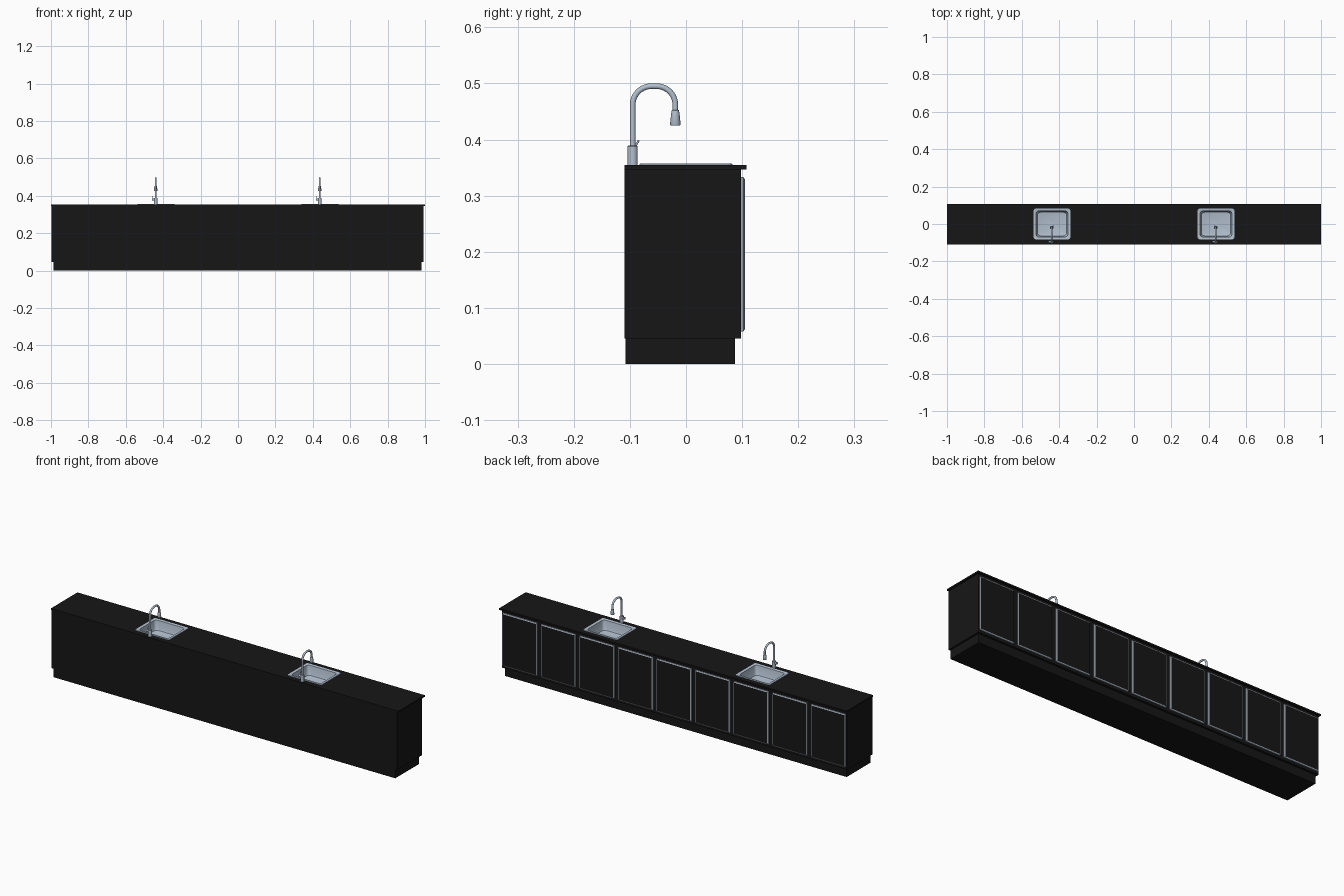
import bpy, bmesh, math
from mathutils import Vector

if "Cube" in bpy.data.objects:
    bpy.data.objects.remove(bpy.data.objects["Cube"])


def material(name, rgb):
    m = bpy.data.materials.new(name)
    m.diffuse_color = (*rgb, 1)
    m.use_nodes = True
    m.node_tree.nodes["Principled BSDF"].inputs["Base Color"].default_value = m.diffuse_color
    return m


BLACK = material("black_laminate", (0.008, 0.008, 0.008))
STEEL = material("steel", (0.45, 0.53, 0.63))
EDGE = material("door_edge_grey", (0.33, 0.39, 0.46))


def finish(name, bm, *mats):
    bmesh.ops.recalc_face_normals(bm, faces=bm.faces)
    me = bpy.data.meshes.new(name)
    bm.to_mesh(me)
    bm.free()
    ob = bpy.data.objects.new(name, me)
    bpy.context.collection.objects.link(ob)
    for m in mats:
        me.materials.append(m)
    return ob


def smooth(ob, angle=35):
    bpy.ops.object.select_all(action='DESELECT')
    ob.select_set(True)
    bpy.context.view_layer.objects.active = ob
    bpy.ops.object.shade_smooth_by_angle(angle=math.radians(angle))


def loft(rings, close_ends=(True, True)):
    bm = bmesh.new()
    vs = [[bm.verts.new(p) for p in r] for r in rings]
    n = len(vs[0])
    for a, b in zip(vs, vs[1:]):
        for i in range(n):
            bm.faces.new((a[i], a[(i + 1) % n], b[(i + 1) % n], b[i]))
    if close_ends[0]:
        bm.faces.new(vs[0])
    if close_ends[1]:
        bm.faces.new(vs[-1])
    return bm


def box(name, lo, hi, mat):
    rings = [[(lo[0], lo[1], z), (hi[0], lo[1], z), (hi[0], hi[1], z), (lo[0], hi[1], z)]
             for z in (lo[2], hi[2])]
    return finish(name, loft(rings), mat)


def rounded_rect(cx, cy, hx, hy, r, z, seg=6):
    pts = []
    for k, (sx, sy) in enumerate(((1, 1), (-1, 1), (-1, -1), (1, -1))):
        for i in range(seg + 1):
            a = math.pi / 2 * (k + i / seg)
            pts.append((cx + sx * (hx - r) + r * math.cos(a),
                        cy + sy * (hy - r) + r * math.sin(a), z))
    return pts


def lathe(name, centre, profile, seg=24):
    cx, cy = centre
    rings = [[(cx + r * math.cos(2 * math.pi * i / seg), cy + r * math.sin(2 * math.pi * i / seg), z)
              for i in range(seg)] for r, z in profile]
    ob = finish(name, loft(rings), STEEL)
    smooth(ob)
    return ob


def tube(name, pts, radius):
    cu = bpy.data.curves.new(name, 'CURVE')
    cu.dimensions = '3D'
    cu.bevel_depth = radius
    cu.bevel_resolution = 4
    cu.use_fill_caps = True
    sp = cu.splines.new('POLY')
    sp.points.add(len(pts) - 1)
    for p, co in zip(sp.points, pts):
        p.co = (*co, 1)
    sp.use_smooth = True
    cu.materials.append(STEEL)
    ob = bpy.data.objects.new(name, cu)
    bpy.context.collection.objects.link(ob)


# Cabinet, plinth and worktop
plinth = box("plinth", (-0.986, -0.108, 0), (0.981, 0.087, 0.045), BLACK)
cabinet = box("cabinet_body", (-0.996, -0.11, 0.045), (0.991, 0.098, 0.347), BLACK)
worktop = box("worktop", (-1, -0.11, 0.347), (1, 0.108, 0.355), BLACK)

# Doors: black fronts with chamfered grey edges
for i in range(9):
    cx = -0.0025 + (i - 4) * 0.222
    rings = []
    for y, inset in ((0.098, 0), (0.1025, 0), (0.1055, 0.005)):
        x, lo, hi = 0.1 - inset, 0.058 + inset, 0.333 - inset
        rings.append([(cx - x, y, lo), (cx + x, y, lo), (cx + x, y, hi), (cx - x, y, hi)])
    bm = loft(rings)
    for f in bm.faces:
        if f.calc_center_median().y < 0.105:
            f.material_index = 1
    finish(f"door_{i + 1}", bm, BLACK, EDGE)

for side, cx in (("left", -0.4385), ("right", 0.4385)):
    # Opening for the basin
    cut = finish(f"{side}_sink_cutter", loft([rounded_rect(cx, 0, 0.092, 0.079, 0.016, z)
                                              for z in (0.28, 0.4)]))
    cut.hide_render = True
    cut.hide_viewport = True
    for ob in (cabinet, worktop):
        mod = ob.modifiers.new(f"{side}_opening", 'BOOLEAN')
        mod.object = cut
        mod.operation = 'DIFFERENCE'
        mod.solver = 'EXACT'

    # Sink: raised rim, sloping walls, flat floor
    profile = ((0.099, 0.083, 0.010, 0.355), (0.099, 0.083, 0.010, 0.3562),
               (0.098, 0.082, 0.009, 0.357), (0.087, 0.072, 0.016, 0.357),
               (0.085, 0.070, 0.016, 0.3555), (0.080, 0.065, 0.018, 0.312),
               (0.078, 0.063, 0.018, 0.307), (0.073, 0.058, 0.016, 0.305))
    sink = finish(f"{side}_sink", loft([rounded_rect(cx, 0, *p) for p in profile], (False, True)), STEEL)
    smooth(sink)
    lathe(f"{side}_drain", (cx, -0.005),
          ((0.012, 0.304), (0.012, 0.3062), (0.009, 0.3062), (0.008, 0.3052)))

    # Tap: base, gooseneck, spray head and side lever
    fx, fy, ty = cx - 0.0015, -0.095, -0.019
    lathe(f"{side}_tap_base", (fx, fy), ((0.009, 0.354), (0.009, 0.388), (0.008, 0.389)))
    r, top = 0.033, 0.495
    path = [(fx, fy, 0.385)]
    for cy, start in ((fy + r, 180), (ty - r, 90)):
        for k in range(11):
            a = math.radians(start - 9 * k)
            path.append((fx, cy + r * math.cos(a), top - r + r * math.sin(a)))
    path.append((fx, ty, 0.445))
    tube(f"{side}_tap_neck", path, 0.005)
    lathe(f"{side}_tap_spray_head", (fx, ty),
          ((0.0085, 0.425), (0.0095, 0.427), (0.0075, 0.446), (0.0065, 0.452), (0.005, 0.453)))
    tube(f"{side}_tap_lever_hub", [(fx, fy, 0.38), (fx - 0.019, fy, 0.38)], 0.006)
    tube(f"{side}_tap_lever", [(fx - 0.016, fy, 0.38), (fx - 0.016, fy + 0.011, 0.399)], 0.0018)
